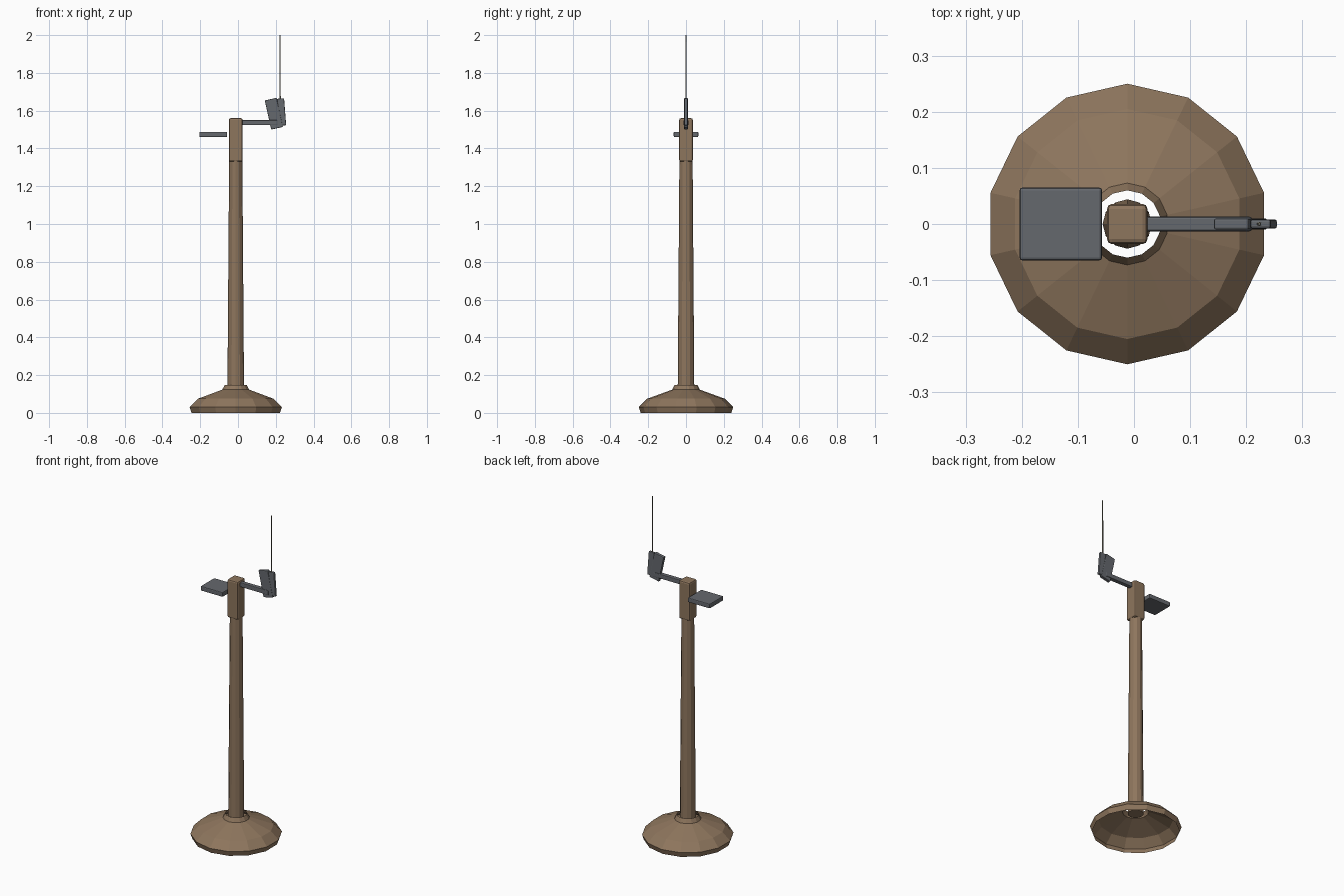
import bpy, bmesh, math

if "Cube" in bpy.data.objects:
    bpy.data.objects.remove(bpy.data.objects["Cube"])

CX = -0.012  # axis of the stand


def material(name, rgb):
    m = bpy.data.materials.new(name)
    m.diffuse_color = (*rgb, 1)
    m.use_nodes = True
    m.node_tree.nodes["Principled BSDF"].inputs["Base Color"].default_value = m.diffuse_color
    return m


BROWN = material("brown", (0.27, 0.18, 0.11))
GREY = material("dark_grey", (0.13, 0.14, 0.155))
WIRE = material("wire", (0.22, 0.21, 0.16))


def finish(name, bm, mat, loc, tilt=0.0):
    me = bpy.data.meshes.new(name)
    bm.to_mesh(me)
    bm.free()
    me.materials.append(mat)
    ob = bpy.data.objects.new(name, me)
    ob.location = loc
    ob.rotation_euler.y = math.radians(tilt)
    bpy.context.collection.objects.link(ob)
    return ob


def lathe(name, profile, sides, mat, x, caps=False):
    """Stack of (radius, z) rings joined by flat quads, a corner on +y."""
    bm = bmesh.new()
    rings = []
    for r, z in profile:
        rings.append([bm.verts.new((r * math.sin(a), r * math.cos(a), z))
                      for a in (-2 * math.pi * i / sides for i in range(sides))])
    for lo, hi in zip(rings, rings[1:]):
        for i in range(sides):
            j = (i + 1) % sides
            bm.faces.new((lo[i], lo[j], hi[j], hi[i]))
    if caps:
        bm.faces.new(rings[0][::-1])
        bm.faces.new(rings[-1])
    return finish(name, bm, mat, (x, 0, 0))


def box(name, size, loc, mat, bevel, tilt=0.0):
    bm = bmesh.new()
    bmesh.ops.create_cube(bm, size=1)
    bmesh.ops.scale(bm, vec=size, verts=bm.verts)
    ob = finish(name, bm, mat, loc, tilt)
    b = ob.modifiers.new("bevel", 'BEVEL')
    b.width, b.segments = bevel, 2
    return ob


# Hollow foot, open underneath and around the pole
lathe("base", [(0.24, 0), (0.25, 0.03), (0.205, 0.075),
               (0.073, 0.123), (0.06, 0.148)], 14, BROWN, CX)

# Tapered pole and head block
lathe("pole", [(0.044, 0.11), (0.035, 1.335)], 12, BROWN, CX, caps=True)
box("head_block", (0.072, 0.072, 0.23), (CX, 0, 1.445), BROWN, 0.009)

# Side plate
box("side_plate", (0.147, 0.13, 0.028), (-0.1305, 0, 1.474), GREY, 0.005)

# Arm with two tilted blades at its end
box("arm", (0.19, 0.026, 0.027), (0.115, 0, 1.5365), GREY, 0.004)
box("wide_blade", (0.064, 0.02, 0.158), (0.19, 0, 1.584), GREY, 0.004, -12.4)
box("narrow_blade", (0.037, 0.016, 0.143), (0.231, 0, 1.593), GREY, 0.004, -4.5)

# Upright wire
lathe("antenna", [(0.004, 1.64), (0.0025, 2.0)], 6, WIRE, 0.223, caps=True)
